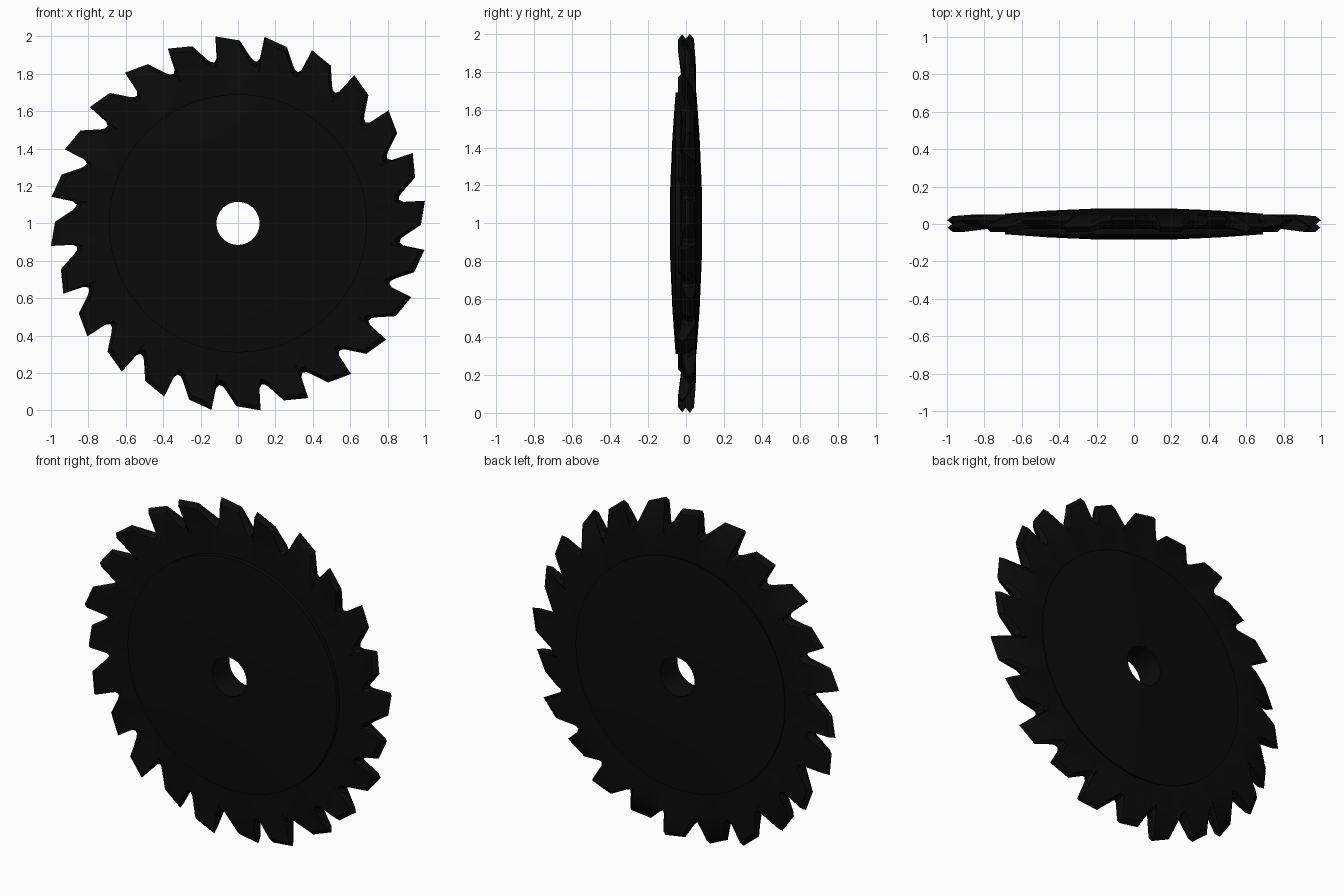
import bpy, bmesh, math

if "Cube" in bpy.data.objects:
    bpy.data.objects.remove(bpy.data.objects["Cube"], do_unlink=True)

# One near-black metal
black = bpy.data.materials.new("black_metal")
black.use_nodes = True
colour = (0.0033, 0.0033, 0.0033, 1.0)
black.diffuse_color = colour
bsdf = next(n for n in black.node_tree.nodes if n.type == 'BSDF_PRINCIPLED')
bsdf.inputs["Base Color"].default_value = colour


def ring_object(name, sections):
    """Skin closed cross-sections, each (angle in degrees, [(radius, y), ...]), into a ring."""
    bm = bmesh.new()
    rows = []
    for degrees, profile in sections:
        a = math.radians(degrees)
        rows.append([bm.verts.new((r * math.cos(a), y, 1 + r * math.sin(a)))
                     for r, y in profile])
    n, m = len(rows), len(rows[0])
    for i in range(n):
        p, q = rows[i], rows[(i + 1) % n]
        for j in range(m):
            k = (j + 1) % m
            bm.faces.new((p[j], q[j], q[k], p[k]))
    bmesh.ops.recalc_face_normals(bm, faces=bm.faces)
    mesh = bpy.data.meshes.new(name)
    bm.to_mesh(mesh)
    bm.free()
    mesh.materials.append(black)
    ob = bpy.data.objects.new(name, mesh)
    bpy.context.collection.objects.link(ob)
    bpy.ops.object.select_all(action='DESELECT')
    ob.select_set(True)
    bpy.context.view_layer.objects.active = ob
    bpy.ops.object.shade_smooth_by_angle(angle=math.radians(25))
    return ob


# Domed centre disc with the arbor hole
front = [(0.115, -0.084), (0.2, -0.083), (0.45, -0.072), (0.69, -0.055)]
disc_profile = front + [(r, -y) for r, y in reversed(front)]
ring_object("centre_disc", [(i * 3.75, disc_profile) for i in range(96)])

# Toothed rim: (angle behind the tip, radius, belongs to the tooth tip)
TEETH = 24
TOOTH = [(0.0, 1.007, True), (7.4, 0.978, True), (11.3, 0.89, False),
         (12.4, 0.874, False), (13.6, 0.87, False), (14.5, 0.89, False)]
sections = []
for t in range(TEETH):
    lean = -0.02 if t % 2 else 0.02          # teeth are set alternately
    tip_angle = 6.9 - t * 360 / TEETH
    for back, r, is_tip in TOOTH:
        mid, half = (lean, 0.022) if is_tip else (0.015, 0.036)
        sections.append((tip_angle - back, [
            (0.64, -0.03), (0.82, -0.023), (r - 0.028, mid - half),
            (r, mid),                         # bevelled cutting edge
            (r - 0.028, mid + half), (0.82, 0.052), (0.64, 0.046)]))
ring_object("toothed_rim", sections)
